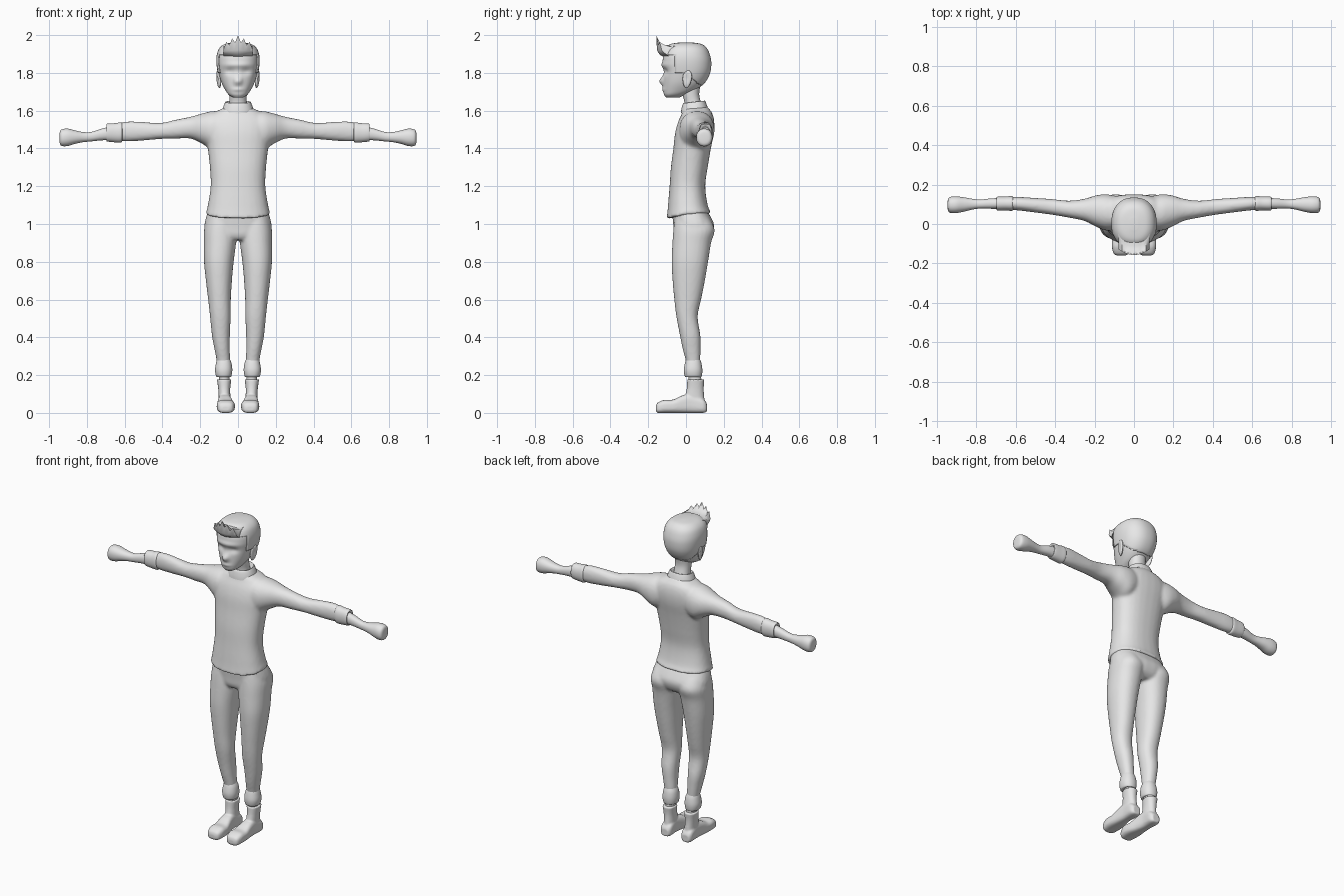
import bpy, bmesh, math

GREY = bpy.data.materials.new("plain grey")
GREY.diffuse_color = (0.8, 0.8, 0.8, 1)


def spline(st, steps=4):
    """Smoothly interpolate a list of stations."""
    out = []
    for i in range(len(st) - 1):
        p = [st[max(i - 1, 0)], st[i], st[i + 1], st[min(i + 2, len(st) - 1)]]
        for k in range(steps):
            t = k / steps
            out.append([0.5 * (2 * b + (c - a) * t + (2 * a - 5 * b + 4 * c - d) * t * t
                        + (3 * b - a - 3 * c + d) * t ** 3) for a, b, c, d in zip(*p)])
    return out + [list(st[-1])]


def loft(bm, axis, stations, n=2.2, segs=28, side=1, steps=4):
    """Rounded rings along an axis; station = position, then min/max on the other two axes."""
    rings = []
    for t, a0, a1, b0, b1 in spline(stations, steps):
        ring = []
        for k in range(segs):
            w = 2 * math.pi * (k + 0.5) / segs
            c, s = math.cos(w), math.sin(w)
            a = (a0 + a1) / 2 + (a1 - a0) / 2 * math.copysign(abs(c) ** (2 / n), c)
            b = (b0 + b1) / 2 + (b1 - b0) / 2 * math.copysign(abs(s) ** (2 / n), s)
            co = {"x": (t, a, b), "y": (a, t, b), "z": (a, b, t)}[axis]
            ring.append(bm.verts.new((co[0] * side, co[1], co[2])))
        rings.append(ring)
    for r, q in zip(rings, rings[1:]):
        for k in range(segs):
            j = (k + 1) % segs
            bm.faces.new((r[k], r[j], q[j], q[k]))
    bm.faces.new(rings[0])
    bm.faces.new(rings[-1])


def finish(name, bm, voxel=0, smooth=6, angle=60):
    bmesh.ops.recalc_face_normals(bm, faces=bm.faces)
    me = bpy.data.meshes.new(name)
    bm.to_mesh(me)
    bm.free()
    me.materials.append(GREY)
    ob = bpy.data.objects.new(name, me)
    bpy.context.collection.objects.link(ob)
    if voxel:   # fuse overlapping forms into one skin
        m = ob.modifiers.new("fuse", "REMESH")
        m.mode, m.voxel_size, m.use_smooth_shade = "VOXEL", voxel, True
        m = ob.modifiers.new("relax", "SMOOTH")
        m.factor, m.iterations = 0.5, smooth
    else:
        bpy.ops.object.select_all(action="DESELECT")
        bpy.context.view_layer.objects.active = ob
        ob.select_set(True)
        bpy.ops.object.shade_smooth_by_angle(angle=math.radians(angle))
    return ob


def gauss(v, c, r):
    return math.exp(-sum(((p - q) / s) ** 2 for p, q, s in zip(v, c, r)))


# Sweater: torso plus both sleeves
bm = bmesh.new()
loft(bm, "z", [(1.055, -.172, .172, -.103, .135), (1.10, -.160, .160, -.096, .115),
               (1.20, -.145, .145, -.087, .102), (1.30, -.149, .149, -.080, .115),
               (1.40, -.160, .160, -.067, .132), (1.48, -.172, .172, -.058, .148),
               (1.54, -.172, .172, -.042, .150), (1.585, -.135, .135, -.022, .140),
               (1.61, -.085, .085, -.015, .122), (1.625, -.06, .06, -.01, .11)], n=2.4)
for v in bm.verts:   # hem dips at the front
    k = max(0, (1.13 - v.co.z) / .075)
    v.co.z -= .027 * k * max(0, -v.co.y / .1)
for s in (1, -1):
    loft(bm, "x", [(.05, -.02, .13, 1.44, 1.59), (.13, -.035, .150, 1.395, 1.598),
                   (.19, -.015, .146, 1.425, 1.585), (.25, .015, .128, 1.452, 1.568),
                   (.33, .032, .118, 1.452, 1.552), (.41, .046, .126, 1.450, 1.535),
                   (.50, .058, .132, 1.442, 1.540), (.58, .068, .137, 1.437, 1.543),
                   (.64, .073, .137, 1.440, 1.532)], side=s)
finish("sweater", bm, .009)

# Rolled sleeve cuffs, forearms and closed hands
for s, label in ((1, "left"), (-1, "right")):
    bm = bmesh.new()
    loft(bm, "x", [(.612, .075, .132, 1.45, 1.52), (.617, .067, .141, 1.432, 1.538),
                   (.65, .068, .140, 1.432, 1.534), (.688, .068, .139, 1.436, 1.532),
                   (.697, .072, .135, 1.440, 1.526), (.690, .082, .125, 1.45, 1.515)], side=s)
    finish("cuff_" + label, bm)
    bm = bmesh.new()
    loft(bm, "x", [(.66, .076, .132, 1.444, 1.520), (.72, .077, .130, 1.443, 1.505),
                   (.78, .078, .124, 1.437, 1.487), (.82, .073, .128, 1.433, 1.487),
                   (.86, .063, .135, 1.425, 1.495), (.90, .055, .140, 1.413, 1.505),
                   (.93, .056, .138, 1.412, 1.502), (.942, .066, .128, 1.422, 1.492),
                   (.945, .085, .110, 1.442, 1.472)], side=s)
    finish("hand_" + label, bm)

# Trousers: pelvis plus both legs
bm = bmesh.new()
loft(bm, "z", [(.915, -.13, .13, -.045, .105), (.94, -.168, .168, -.062, .135),
               (.99, -.178, .178, -.067, .150), (1.04, -.168, .168, -.072, .130),
               (1.09, -.150, .150, -.075, .100)], n=2.5)
for s in (1, -1):
    loft(bm, "z", [(.215, .050, .105, .008, .070), (.27, .042, .112, 0, .075),
                   (.34, .044, .125, -.018, .077), (.41, .043, .138, -.032, .076),
                   (.51, .039, .148, -.051, .062), (.60, .038, .158, -.062, .080),
                   (.70, .032, .170, -.071, .100), (.80, .023, .180, -.076, .117),
                   (.90, .010, .181, -.072, .133), (.97, .006, .180, -.067, .152),
                   (1.03, .01, .165, -.06, .125)], side=s)
finish("trousers", bm, .008, 5)

for s, label in ((1, "left"), (-1, "right")):
    # Gathered trouser cuff
    bm = bmesh.new()
    loft(bm, "z", [(.190, .048, .102, .005, .075), (.192, .036, .115, -.006, .083),
                   (.225, .030, .122, -.012, .087), (.262, .034, .117, -.006, .082),
                   (.285, .043, .111, .001, .074)], side=s)
    finish("trouser_cuff_" + label, bm)
    # Sock
    bm = bmesh.new()
    loft(bm, "z", [(.14, .045, .10, .017, .085), (.21, .045, .10, .012, .078)], side=s)
    finish("sock_" + label, bm)
    # Boot: shaft and foot
    bm = bmesh.new()
    loft(bm, "z", [(.02, .038, .102, .0, .105), (.08, .040, .102, -.005, .097),
                   (.13, .041, .105, .004, .094), (.178, .035, .112, .007, .098)], side=s)
    loft(bm, "y", [(-.160, .045, .085, .012, .035), (-.150, .027, .103, 0, .054),
                   (-.115, .017, .112, 0, .069), (-.07, .019, .112, 0, .070),
                   (-.02, .030, .108, 0, .092), (.03, .037, .105, 0, .10),
                   (.09, .035, .106, 0, .075), (.110, .048, .094, .005, .05)],
         n=3, side=s)
    finish("boot_" + label, bm, .005, 4)

# Collar, leaning forward with the neck
bm = bmesh.new()
loft(bm, "z", [(1.595, -.085, .085, -.028, .118), (1.615, -.080, .080, -.025, .113),
               (1.640, -.070, .070, -.018, .104), (1.646, -.064, .064, -.010, .098),
               (1.630, -.052, .052, -.002, .090)])
for v in bm.verts:
    v.co.z += .12 * (v.co.y - .045)
finish("collar", bm)

# Head and neck
bm = bmesh.new()
HEAD = [(1.67, -.028, .028, -.105, -.035), (1.685, -.050, .050, -.116, .0),
        (1.71, -.068, .068, -.120, .055), (1.75, -.088, .088, -.120, .098),
        (1.80, -.102, .102, -.120, .123), (1.85, -.109, .109, -.124, .129),
        (1.89, -.107, .107, -.120, .122), (1.925, -.094, .094, -.105, .106),
        (1.947, -.066, .066, -.078, .078), (1.955, -.02, .02, -.03, .03)]
loft(bm, "z", HEAD, n=2.3, segs=48, steps=6)
for v in bm.verts:   # nose, brow, eye hollows, lips
    if v.co.y < -.03:
        p = (v.co.x, v.co.z)
        v.co.y += (-.027 * gauss(p, (0, 1.757), (.017, .022))
                   - .007 * gauss(p, (0, 1.842), (.075, .014))
                   - .006 * gauss(p, (0, 1.712), (.028, .010))
                   + .013 * gauss(p, (.042, 1.808), (.026, .018))
                   + .013 * gauss(p, (-.042, 1.808), (.026, .018)))
loft(bm, "z", [(1.58, -.056, .056, -.01, .098), (1.64, -.047, .047, -.008, .080),
               (1.69, -.047, .047, -.02, .070), (1.75, -.05, .05, -.03, .08)])
finish("head", bm)

# Hair cap: a slightly larger skull cut along the hairline
bm = bmesh.new()
loft(bm, "z", HEAD[2:], n=2.3, segs=64, steps=8)
for v in bm.verts:
    v.co.x *= 1.05
    v.co.y *= 1.04
    v.co.z += .006 * min(1, max(0, (v.co.z - 1.8) / .1))


def below_hairline(c):
    if c.y < -.055:
        return c.z < 1.895
    if c.y < -.015:
        return c.z < 1.80
    return c.z < 1.80 - (c.y + .015) * .7


bmesh.ops.delete(bm, geom=[f for f in bm.faces if below_hairline(f.calc_center_median())],
                 context="FACES")
hair = finish("hair", bm)
m = hair.modifiers.new("thickness", "SOLIDIFY")
m.thickness, m.offset = .006, -1

# Upswept fringe with pointed tips
bm = bmesh.new()
TIPS = [1.930, 1.968, 1.950, 1.984, 1.962, 1.999]
cols = []
for i in range(-5, 6):
    x, k = i * .0155, abs(i) / 5
    back = .028 * k * k
    tip = TIPS[5 - abs(i)]
    prof = [(-.06, 1.885), (-.115, 1.882 + .012 * k), (-.140, 1.897 + .012 * k),
            (-.153, 1.920), (-.157, tip), (-.138, min(tip, 1.956)), (-.112, 1.945), (-.06, 1.952)]
    cols.append([bm.verts.new((x, y + back, z - .006 * k)) for y, z in prof])
for a, b in zip(cols, cols[1:]):
    for j in range(8):
        bm.faces.new((a[j], a[(j + 1) % 8], b[(j + 1) % 8], b[j]))
bm.faces.new(cols[0])
bm.faces.new(cols[-1])
finish("fringe", bm, angle=50)

# Ears
for s, label in ((1, "left"), (-1, "right")):
    bm = bmesh.new()
    bmesh.ops.create_uvsphere(bm, u_segments=20, v_segments=12, radius=1)
    for v in bm.verts:
        x, y, z = v.co
        dish = .007 * gauss((y, z), (-.1, .1), (.5, .5)) if x > 0 else 0
        v.co = (s * (.103 + x * .011 + (y + z) * .005 - dish),
                .006 + y * .024 * (1 + .2 * z) + z * .004, 1.766 + z * .047)
    finish("ear_" + label, bm)
